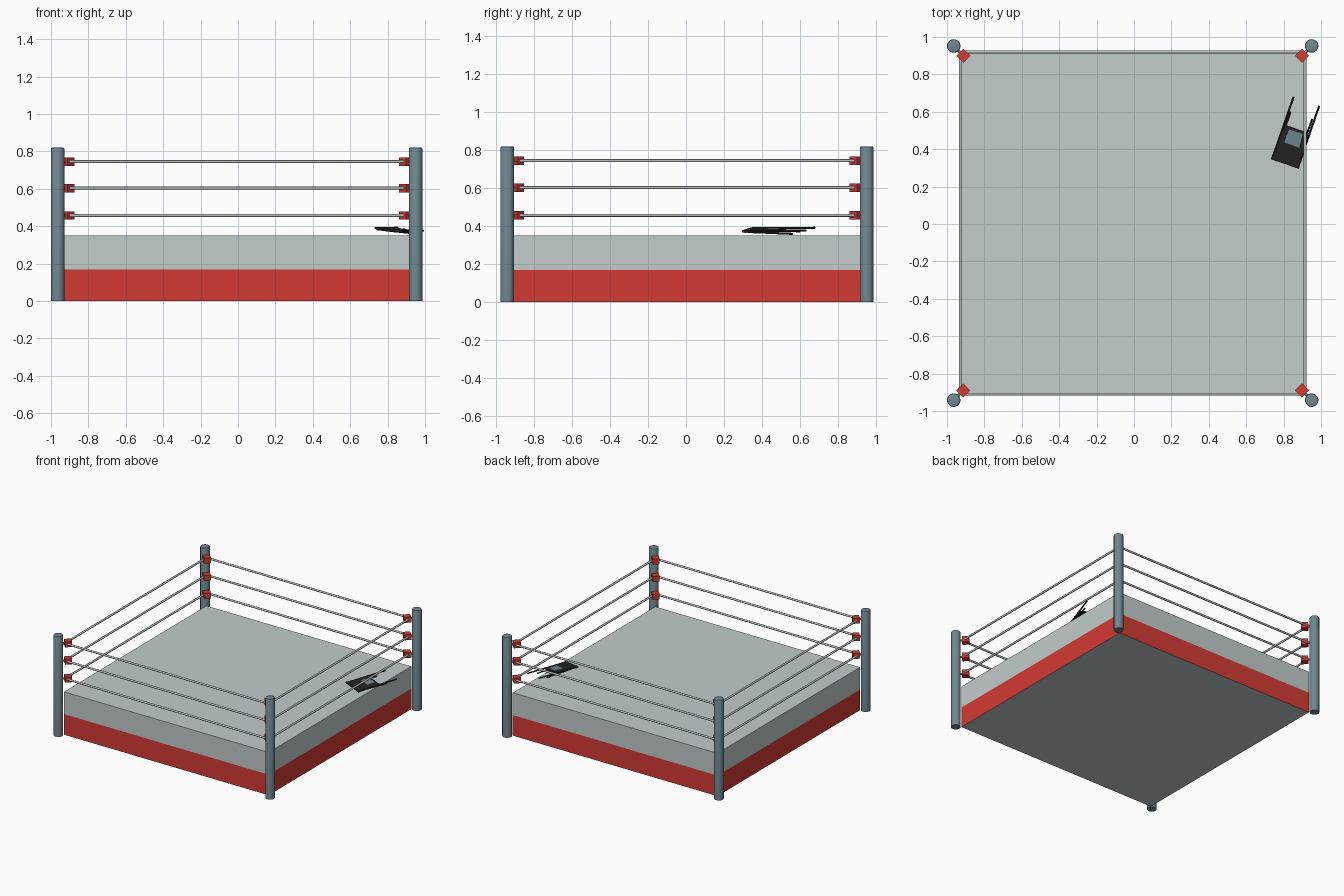
import bpy, bmesh, math
from mathutils import Vector, Matrix

if "Cube" in bpy.data.objects:
    bpy.data.objects.remove(bpy.data.objects["Cube"])


def mat(name, r, g, b):
    m = bpy.data.materials.new(name)
    lin = [c / 12.92 if c <= 0.04045 else ((c + 0.055) / 1.055) ** 2.4 for c in (r, g, b)]
    m.diffuse_color = (*lin, 1)
    m.use_nodes = True
    m.node_tree.nodes["Principled BSDF"].inputs["Base Color"].default_value = m.diffuse_color
    return m


CANVAS = mat("canvas_grey", 0.76, 0.80, 0.80)
RED = mat("red", 0.83, 0.23, 0.20)
STEEL = mat("steel_blue_grey", 0.44, 0.53, 0.57)
ROPE = mat("rope_grey", 0.72, 0.75, 0.73)
BLACK = mat("chair_black", 0.14, 0.14, 0.14)


def make(name, bm, *mats):
    me = bpy.data.meshes.new(name)
    bmesh.ops.recalc_face_normals(bm, faces=bm.faces)
    bm.to_mesh(me)
    bm.free()
    for m in mats:
        me.materials.append(m)
    ob = bpy.data.objects.new(name, me)
    bpy.context.collection.objects.link(ob)
    return ob


def add_rod(bm, a, b, r, sides=10):
    a, b = Vector(a), Vector(b)
    d = b - a
    m = Matrix.Translation((a + b) / 2) @ d.to_track_quat('Z', 'Y').to_matrix().to_4x4()
    bmesh.ops.create_cone(bm, cap_ends=True, segments=sides, radius1=r, radius2=r,
                          depth=d.length, matrix=m)


def add_box(bm, centre, size, rot=0.0):
    m = Matrix.Translation(centre) @ Matrix.Rotation(rot, 4, 'Z') @ Matrix.Diagonal((*size, 1))
    bmesh.ops.create_cube(bm, size=1, matrix=m)


def add_slab(bm, outline, z0, z1):
    low = [bm.verts.new((x, y, z0)) for x, y in outline]
    f = bm.faces.new(low)
    ext = bmesh.ops.extrude_face_region(bm, geom=[f])
    for v in ext["geom"]:
        if isinstance(v, bmesh.types.BMVert):
            v.co.z = z1


def smooth(ob):
    for p in ob.data.polygons:
        p.use_smooth = True
    bpy.context.view_layer.objects.active = ob
    ob.select_set(True)
    bpy.ops.object.shade_smooth_by_angle(angle=math.radians(40))
    ob.select_set(False)


CX, CY = -0.007, 0.005          # ring centre
ROPE_Z = (0.457, 0.603, 0.745)
SIGNS = [(-1, -1), (1, -1), (1, 1), (-1, 1)]

# Platform: canvas above, red skirt below
bm = bmesh.new()
add_box(bm, (CX, CY, 0.175), (1.85, 1.84, 0.35))
bmesh.ops.bisect_plane(bm, geom=bm.verts[:] + bm.edges[:] + bm.faces[:],
                       plane_co=(0, 0, 0.168), plane_no=(0, 0, 1))
bm.normal_update()
for f in bm.faces:
    if abs(f.normal.z) < 0.5 and f.calc_center_median().z < 0.168:
        f.material_index = 1
make("platform", bm, CANVAS, RED)

# Corner posts with a slight rounded top edge
for i, (sx, sy) in enumerate(SIGNS):
    bm = bmesh.new()
    x, y = CX + sx * 0.957, CY + sy * 0.947
    add_rod(bm, (x, y, 0), (x, y, 0.82), 0.036, 24)
    rim = [e for e in bm.edges if all(v.co.z > 0.8 for v in e.verts)]
    bmesh.ops.bevel(bm, geom=rim, offset=0.007, segments=2, affect='EDGES', profile=0.5)
    smooth(make(f"corner_post_{i + 1}", bm, STEEL))

# Red corner pads and the short connectors behind them
pads, links = bmesh.new(), bmesh.new()
for sx, sy in SIGNS:
    for z in ROPE_Z:
        x, y = CX + sx * 0.905, CY + sy * 0.895
        add_box(pads, (x, y, z), (0.053, 0.053, 0.045), math.pi / 4)
        add_rod(links, (x, y, z), (CX + sx * 0.95, CY + sy * 0.94, z), 0.008)
make("corner_pads", pads, RED)
smooth(make("pad_connectors", links, STEEL))

# Ropes
bm = bmesh.new()
for z in ROPE_Z:
    for i in range(4):
        (ax, ay), (bx, by) = SIGNS[i], SIGNS[(i + 1) % 4]
        along_x = ay == by
        kx, ky = (0.905, 0.915) if along_x else (0.922, 0.895)
        add_rod(bm, (CX + ax * kx, CY + ay * ky, z), (CX + bx * kx, CY + by * ky, z), 0.008)
smooth(make("ropes", bm, ROPE))

# Folded chair lying on the canvas, built flat then turned and tilted
place = (Matrix.Translation((0.84, 0.42, 0.38)) @ Matrix.Rotation(math.radians(-19), 4, 'Z')
         @ Matrix.Rotation(math.radians(6), 4, 'Y'))
chair = bmesh.new()
add_slab(chair, [(-0.08, -0.105), (0.08, -0.105), (0.066, 0.094), (-0.066, 0.094)], -0.004, 0.006)
for s in (-1, 1):
    add_rod(chair, (s * 0.073, -0.1, 0.002), (s * 0.073, 0.25, 0.004), 0.0055, 8)
    add_rod(chair, (s * 0.062, -0.08, -0.004), (s * 0.062, 0.17, -0.014), 0.0055, 8)
add_rod(chair, (-0.062, 0.06, -0.01), (0.062, 0.06, -0.01), 0.005, 8)
add_rod(chair, (-0.073, -0.09, -0.004), (0.073, -0.09, -0.004), 0.005, 8)
make("folding_chair", chair, BLACK).matrix_world = place

pad = bmesh.new()
add_slab(pad, [(-0.041, 0.003), (0.044, 0.003), (0.038, 0.078), (-0.041, 0.078)], 0.004, 0.009)
make("chair_plate", pad, STEEL).matrix_world = place
